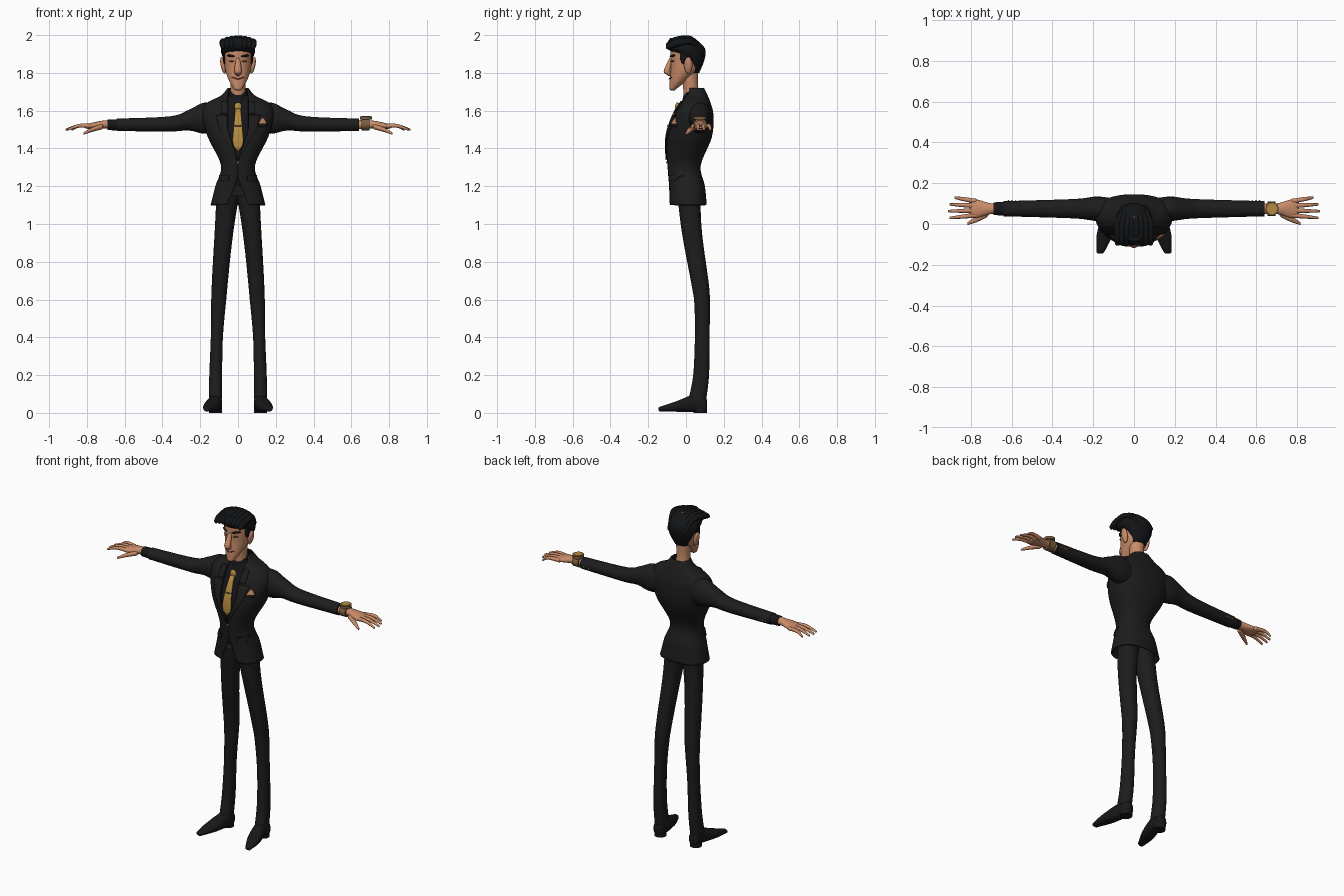
import bpy, bmesh, math
from mathutils import Matrix, Vector, Euler

cube = bpy.data.objects.get("Cube")
if cube:
    bpy.data.objects.remove(cube)


def material(name, *colour):
    mat = bpy.data.materials.new(name)
    mat.use_nodes = True
    mat.diffuse_color = (*colour, 1)
    shader = mat.node_tree.nodes["Principled BSDF"]
    shader.inputs["Base Color"].default_value = (*colour, 1)
    shader.inputs["Roughness"].default_value = .7
    return mat


SUIT = material("suit_charcoal", .012, .012, .013)
SHIRT = material("shirt_black", .008, .008, .01)
SHOE = material("shoe_black", .009, .009, .01)
HAIR = material("hair_black", .006, .007, .008)
SKIN = material("skin", .58, .26, .14)
LIP = material("lip_brown", .2, .06, .04)
GOLD = material("tie_gold", .46, .26, .05)
WATCH = material("watch_bronze", .2, .11, .05)
CLOTH = material("pocket_cloth", .6, .27, .15)


def smooth(rings, steps=5):
    """Catmull-Rom interpolation between section tuples."""
    padded = [rings[0], *rings, rings[-1]]
    result = []
    for before, start, end, after in zip(padded, padded[1:], padded[2:], padded[3:]):
        for step in range(steps):
            t = step / steps
            result.append(tuple(
                b + t / 2 * (c - a + t * (2 * a - 5 * b + 4 * c - d + t * (3 * (b - c) + d - a)))
                for a, b, c, d in zip(before, start, end, after)))
    return result + [rings[-1]]


def finish(name, bm, mat, mirror=False, thickness=0, offset=-1):
    bmesh.ops.recalc_face_normals(bm, faces=bm.faces)
    mesh = bpy.data.meshes.new(name)
    bm.to_mesh(mesh)
    bm.free()
    mesh.materials.append(mat)
    part = bpy.data.objects.new(name, mesh)
    bpy.context.collection.objects.link(part)
    bpy.ops.object.select_all(action='DESELECT')
    part.select_set(True)
    bpy.context.view_layer.objects.active = part
    bpy.ops.object.shade_smooth_by_angle(angle=math.radians(50))
    if thickness:
        shell = part.modifiers.new("thickness", 'SOLIDIFY')
        shell.thickness, shell.offset = thickness, offset
    if mirror:
        part.modifiers.new("mirror", 'MIRROR')


def signed_power(value, exponent):
    return math.copysign(abs(value) ** exponent, value)


def place(axis, along, u, v):
    return {'x': (along, u, v), 'y': (u, along, v), 'z': (u, v, along)}[axis]


def loft(name, rings, mat, axis='z', shift=lambda along: 0, power=2, sides=24,
         mirror=False, rounded=False, gap=None, thickness=0):
    """Skin over sections (position, centre, radius u, radius v); shift gives the u centre."""
    rings = smooth(rings)
    if rounded:
        for end, inner in ((0, 1), (-1, -2)):
            along, v, a, b = rings[end]
            bulge = math.copysign(min(a, b) * .4, along - rings[inner][0])
            cap = (along + bulge, v, a * .6, b * .6)
            rings.insert(0 if end == 0 else len(rings), cap)
    bm = bmesh.new()
    loops = []
    for along, v, a, b in rings:
        start = math.asin(min(.8, gap(along) / a) ** (power / 2)) if gap else 0
        loop = []
        for i in range(sides + bool(gap)):
            angle = start + 2 * (math.pi - start) * i / sides
            du = a * signed_power(math.sin(angle), 2 / power)
            dv = b * signed_power(math.cos(angle), 2 / power)
            loop.append(bm.verts.new(place(axis, along, shift(along) + du, v - dv)))
        loops.append(loop)
    for low, high in zip(loops, loops[1:]):
        for i in range(sides):
            j = (i + 1) % len(low)
            bm.faces.new((low[i], low[j], high[j], high[i]))
    if not gap:
        bm.faces.new(loops[0])
        bm.faces.new(loops[-1])
    finish(name, bm, mat, mirror, thickness)


def solid(name, centre, radii, mat, turn=(0, 0, 0), mirror=False, drum=False):
    """Ellipsoid, or a drum along its local z, sized by its three radii."""
    bm = bmesh.new()
    matrix = Matrix.LocRotScale(Vector(centre), Euler(turn), Vector(radii))
    if drum:
        bmesh.ops.create_cone(bm, cap_ends=True, segments=24, radius1=1, radius2=1,
                              depth=2, matrix=matrix)
    else:
        bmesh.ops.create_uvsphere(bm, u_segments=20, v_segments=12, radius=1, matrix=matrix)
    finish(name, bm, mat, mirror)


# Jacket: open front tube with a V neck and cutaway hem
BOXY = 2.4
body = [(1.1, .01, .145, .1), (1.2, .005, .12, .095), (1.31, -.01, .09, .088),
        (1.46, .017, .16, .12), (1.58, .04, .19, .105), (1.64, .05, .165, .08),
        (1.68, .055, .09, .06), (1.72, .05, .055, .045)]


def opening(z):
    """Half width of the jacket opening."""
    return max(.001, .4 * (1.24 - z), min(.055, .35 * (z - 1.34)))


def front(x, z):
    """Depth of the jacket front."""
    for low, high in zip(fine, fine[1:]):
        if low[0] <= z <= high[0]:
            blend = (z - low[0]) / (high[0] - low[0])
            centre, wide, deep = (Vector(low[1:]).lerp(Vector(high[1:]), blend))
            return centre - deep * max(0, 1 - abs(x / wide) ** BOXY) ** (1 / BOXY)


def patch(name, mat, bottom, top, inner, outer, mirror=False, lift=.004, cells=8):
    """Thin plate laid on the jacket front between two edge rules."""
    bm = bmesh.new()
    grid = []
    for row in range(cells + 1):
        z = bottom + (top - bottom) * row / cells
        edges = [inner(z) + (outer(z) - inner(z)) * i / cells for i in range(cells + 1)]
        grid.append([bm.verts.new((x, front(x, z) - lift, z)) for x in edges])
    for low, high in zip(grid, grid[1:]):
        for i in range(cells):
            bm.faces.new((low[i], low[i + 1], high[i + 1], high[i]))
    finish(name, bm, mat, mirror, thickness=.007, offset=0)


fine = smooth(body)
loft("jacket", body, SUIT, power=BOXY, sides=48, gap=opening, thickness=.008)
loft("shirt", [(z, v, a * .93, b * .9) for z, v, a, b in body[1:-1]], SHIRT, power=BOXY)
loft("shirt_collar", [(1.64, .035, .06, .058), (1.7, .035, .046, .043)], SHIRT)
patch("lapels", SUIT, 1.34, 1.575, opening, lambda z: opening(z) + .25 * (z - 1.33), mirror=True)
patch("collar_lapels", SUIT, 1.585, 1.65, opening, lambda z: opening(z) + .035, mirror=True)
patch("pocket_flaps", SUIT, 1.23, 1.26, lambda z: .05, lambda z: .098, mirror=True)
patch("breast_pocket", SUIT, 1.515, 1.535, lambda z: .107, lambda z: .15)
patch("pocket_square", CLOTH, 1.53, 1.56, lambda z: .108 + .5 * (z - 1.53),
      lambda z: .152 - .5 * (z - 1.53), lift=.006)


# Tie, clip and button
def tie_edge(z):
    return min(.7 * (z - 1.38), .03 - .09 * (z - 1.43))


patch("tie", GOLD, 1.385, 1.61, lambda z: -tie_edge(z), tie_edge)
solid("tie_knot", (0, front(0, 1.62) - .002, 1.62), (.02, .012, .024), GOLD)
solid("tie_clip", (0, front(0, 1.52) - .008, 1.52), (.024, .004, .004), WATCH)
solid("jacket_button", (0, front(0, 1.325) - .002, 1.325), (.006, .004, .006), GOLD)

# Sleeves
ARM_DEPTH = .075
loft("sleeves", [(.1, 1.56, .05, .075), (.18, 1.56, .06, .082), (.26, 1.55, .05, .055),
                 (.36, 1.53, .045, .04), (.64, 1.525, .037, .033)],
     SUIT, 'x', lambda x: ARM_DEPTH, mirror=True)
loft("right_shirt_cuff", [(-.69, 1.525, .031, .028), (-.63, 1.525, .034, .03)],
     SHIRT, 'x', lambda x: ARM_DEPTH)
for i in range(3):
    solid("sleeve_buttons", (.58 + .018 * i, .113, 1.52), (.005, .004, .005), GOLD, mirror=True)

# Hands
loft("palms", [(.63, 1.525, .027, .024), (.7, 1.527, .026, .022), (.77, 1.52, .045, .017),
               (.805, 1.516, .044, .011)],
     SKIN, 'x', lambda x: ARM_DEPTH, mirror=True, rounded=True)
for i, finger in enumerate(("index", "middle", "ring", "little")):
    root, knuckle = .775, .043 + .023 * i
    reach = .91 - .008 * (i - 1) ** 2
    spread = (.03 + .033 * i - knuckle) / (reach - root)
    loft(finger + "_fingers", [(root, 1.518, .012, .012), (.84, 1.52, .01, .01),
                               (reach, 1.5, .006, .006)],
         SKIN, 'x', lambda x: knuckle + spread * (x - root), sides=12, mirror=True, rounded=True)
loft("thumbs", [(.72, 1.515, .016, .014), (.77, 1.5, .015, .012), (.815, 1.48, .007, .007)],
     SKIN, 'x', lambda x: .05 - .5 * (x - .72), sides=12, mirror=True, rounded=True)

# Watch
solid("watch_band", (.675, ARM_DEPTH, 1.527), (.032, .036, .02), WATCH,
      turn=(0, math.pi / 2, 0), drum=True)
solid("watch_case", (.677, ARM_DEPTH, 1.56), (.032, .034, .008), WATCH, drum=True)
solid("watch_dial", (.677, ARM_DEPTH, 1.569), (.024, .026, .002), GOLD, drum=True)

# Trousers
loft("trouser_legs", [(.07, .06, .035, .047), (.2, .08, .034, .042), (.4, .086, .032, .039),
                      (.58, .085, .039, .041), (.68, .075, .042, .046),
                      (.95, .032, .049, .053), (1.15, .015, .06, .06)],
     SUIT, shift=lambda z: .12 - .05 * z * z, power=2.2, mirror=True)

# Shoes, toes turned out
loft("shoes", [(.1, .045, .03, .04), (.04, .05, .036, .046), (-.05, .034, .04, .028),
               (-.14, .02, .018, .012)],
     SHOE, 'y', lambda y: .13 - .25 * min(y, .04), power=2.3, mirror=True, rounded=True)
solid("shoe_heels", (.12, .075, .015), (.034, .035, .015), SHOE, mirror=True, drum=True)

# Head and neck
loft("neck", [(1.64, .035, .045, .045), (1.72, .025, .039, .04), (1.82, .02, .045, .045)], SKIN)
loft("head", [(1.715, -.07, .022, .018), (1.76, -.04, .048, .046), (1.83, 0, .07, .08),
              (1.93, 0, .072, .08), (1.97, 0, .05, .055)], SKIN, sides=32, rounded=True)
loft("nose", [(1.79, -.088, .013, .013), (1.81, -.1, .02, .018), (1.875, -.08, .01, .009)],
     SKIN, sides=16, rounded=True)
solid("ears", (.079, .012, 1.84), (.013, .022, .045), SKIN, turn=(0, .2, 0), mirror=True)
solid("eyebrows", (.038, -.072, 1.89), (.026, .006, .006), HAIR, turn=(0, -.1, .6), mirror=True)
solid("eyes", (.035, -.072, 1.862), (.016, .005, .005), LIP, turn=(0, 0, .6), mirror=True)
solid("mouth", (.016, -.083, 1.772), (.02, .005, .003), LIP, turn=(0, -.3, .4), mirror=True)

# Hair: scalp volume, sideburns and swept locks
loft("hair_base", [(1.8, .045, .04, .025), (1.87, .046, .076, .052), (1.93, 0, .09, .1),
                   (1.985, -.02, .055, .065)], HAIR, sides=32)
solid("sideburns", (.072, -.01, 1.885), (.008, .022, .04), HAIR, mirror=True)
for i in range(8):
    side = -.08 + .023 * i
    rise = math.sqrt(1 - (side / .1) ** 2)
    loft("hair_lock", [(-.1, 1.927 + .02 * rise, .012, .014), (-.06, 1.93 + .04 * rise, .018, .02),
                       (.03, 1.94 + .04 * rise, .016, .014), (.09, 1.88 + .03 * rise, .011, .012)],
         HAIR, 'y', lambda y: side * (1 - 4 * max(0, y)), sides=12, rounded=True)
